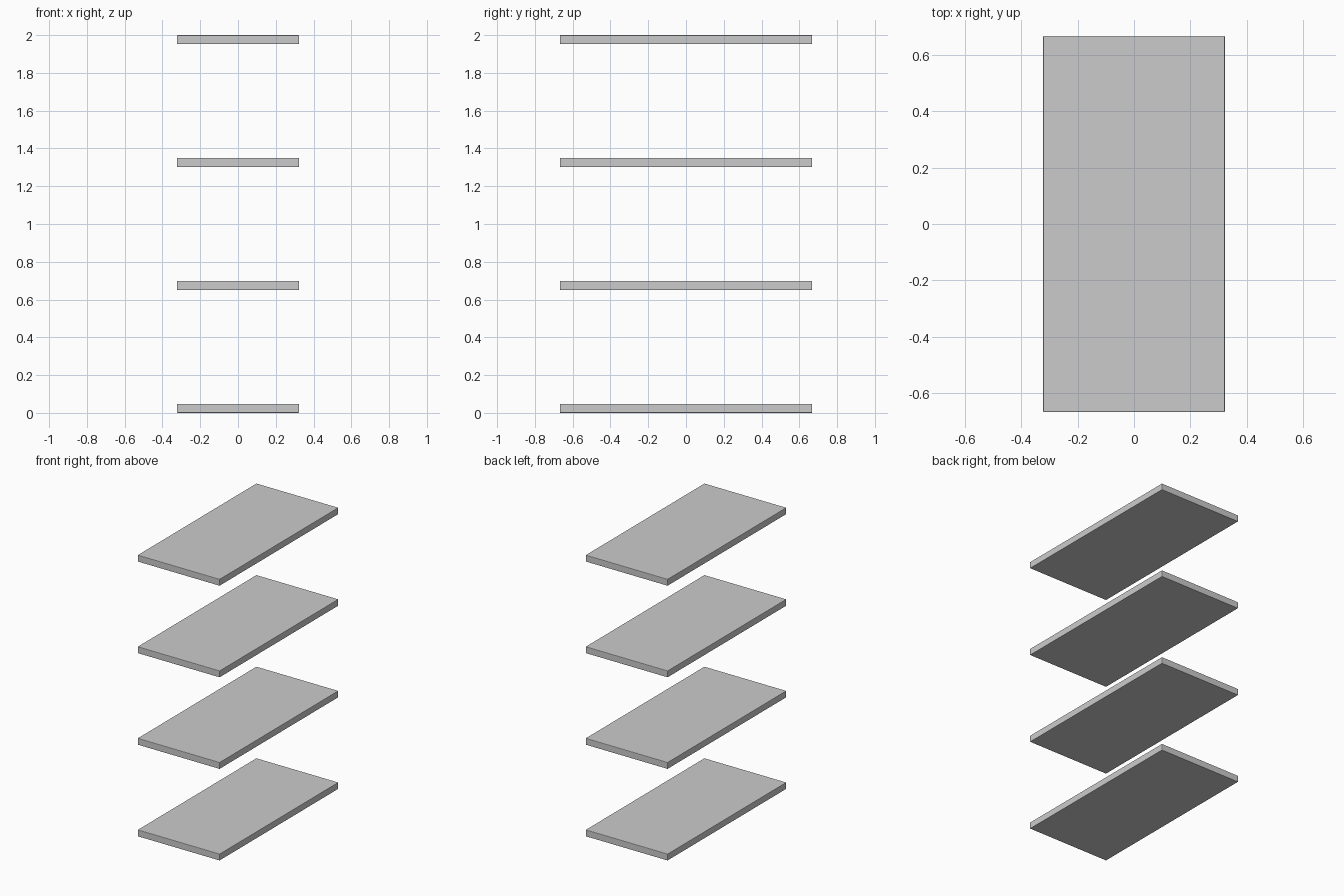
import bpy

if "Cube" in bpy.data.objects:
    bpy.data.objects.remove(bpy.data.objects["Cube"])

WIDTH, DEPTH, THICK, HEIGHT, COUNT = 0.645, 1.334, 0.047, 2.0, 4


def add_shelf(index):
    # thin board with slightly eased edges
    z = THICK / 2 + index * (HEIGHT - THICK) / (COUNT - 1)
    bpy.ops.mesh.primitive_cube_add(size=1, location=(0, 0, z))
    shelf = bpy.context.object
    shelf.name = f"shelf_board_{index + 1}"
    shelf.scale = (WIDTH, DEPTH, THICK)
    bpy.ops.object.transform_apply(location=False, rotation=False, scale=True)
    bevel = shelf.modifiers.new("eased_edges", "BEVEL")
    bevel.width = 0.003
    bevel.segments = 2


# four evenly spaced shelves
for i in range(COUNT):
    add_shelf(i)
